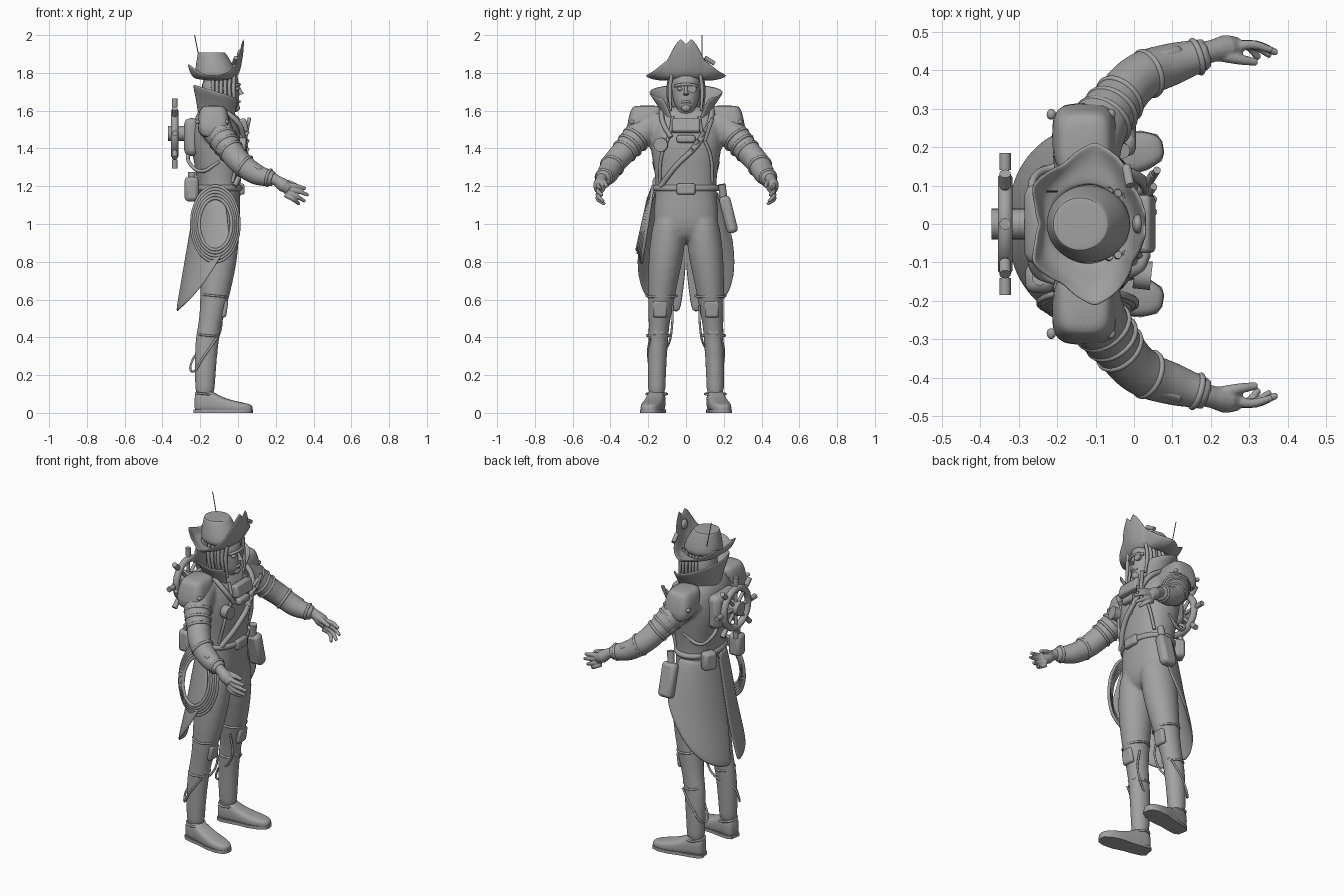
import bpy, bmesh, math
from math import sin, cos, pi, radians
from mathutils import Vector, Matrix

cube = bpy.data.objects.get("Cube")
if cube:
    bpy.data.objects.remove(cube)

grey = bpy.data.materials.new("plain grey")
grey.use_nodes = True
grey.diffuse_color = (.36, .36, .36, 1)
grey.node_tree.nodes["Principled BSDF"].inputs["Base Color"].default_value = grey.diffuse_color


def pick(obs):
    bpy.ops.object.select_all(action='DESELECT')
    for ob in obs:
        ob.select_set(True)
    bpy.context.view_layer.objects.active = obs[0]


def finish(ob, name, angle=40):
    ob.name = name
    ob.data.materials.clear()
    ob.data.materials.append(grey)
    pick([ob])
    bpy.ops.object.shade_smooth_by_angle(angle=radians(angle))
    return ob


def skin(name, rows, closed=True, caps=True, thick=0, sub=1, angle=50):
    """Skin equal-length rows of points into a surface."""
    bm = bmesh.new()
    grid = [[bm.verts.new(p) for p in row] for row in rows]
    n = len(grid[0])
    for a, b in zip(grid, grid[1:]):
        for i in range(n if closed else n - 1):
            j = (i + 1) % n
            bm.faces.new((a[i], a[j], b[j], b[i]))
    if closed and caps:
        bm.faces.new(grid[0])
        bm.faces.new(grid[-1])
    bmesh.ops.recalc_face_normals(bm, faces=bm.faces)
    mesh = bpy.data.meshes.new(name)
    bm.to_mesh(mesh)
    bm.free()
    ob = bpy.data.objects.new(name, mesh)
    bpy.context.collection.objects.link(ob)
    if thick:
        mod = ob.modifiers.new("thickness", 'SOLIDIFY')
        mod.thickness, mod.offset = thick, 0
    if sub:
        mod = ob.modifiers.new("smooth", 'SUBSURF')
        mod.levels = mod.render_levels = sub
    return finish(ob, name, angle)


def loft(name, rings, power=2, n=24, **kw):
    """Stack of horizontal ovals: (z, x, y, half depth, half width)."""
    def bend(c):
        return math.copysign(abs(c) ** (2 / power), c)
    rows = [[(x + a * bend(cos(t)), y + b * bend(sin(t)), z)
             for t in (2 * pi * i / n for i in range(n))] for z, x, y, a, b in rings]
    return skin(name, rows, **kw)


def tube(name, pts, radii, res=4, cyclic=False):
    """Smooth tube through points, with one radius or one per point."""
    cu = bpy.data.curves.new(name, 'CURVE')
    cu.dimensions, cu.bevel_depth, cu.bevel_resolution = '3D', 1, res
    cu.use_fill_caps, cu.resolution_u = True, 6
    sp = cu.splines.new('BEZIER')
    sp.bezier_points.add(len(pts) - 1)
    sp.use_cyclic_u = cyclic
    for i, (bp, p) in enumerate(zip(sp.bezier_points, pts)):
        bp.co = p
        bp.radius = radii[i] if isinstance(radii, (list, tuple)) else radii
        bp.handle_left_type = bp.handle_right_type = 'AUTO'
    ob = bpy.data.objects.new(name, cu)
    bpy.context.collection.objects.link(ob)
    pick([ob])
    bpy.ops.object.convert(target='MESH')
    return finish(bpy.context.object, name, 60)


def fuse(name, obs, voxel, relax):
    """Melt overlapping parts into one soft skin."""
    pick(obs)
    bpy.ops.object.convert(target='MESH')
    bpy.ops.object.join()
    ob = bpy.context.object
    mod = ob.modifiers.new("melt", 'REMESH')
    mod.mode, mod.voxel_size = 'VOXEL', voxel
    mod = ob.modifiers.new("relax", 'SMOOTH')
    mod.factor, mod.iterations = .5, relax
    bpy.ops.object.convert(target='MESH')
    return finish(ob, name, 60)


def box(name, loc, size, rot=(0, 0, 0), bevel=.012):
    bpy.ops.mesh.primitive_cube_add(size=1, location=loc, rotation=[radians(r) for r in rot])
    ob = bpy.context.object
    ob.scale = size
    bpy.ops.object.transform_apply(location=False, rotation=False, scale=True)
    mod = ob.modifiers.new("bevel", 'BEVEL')
    mod.width, mod.segments = bevel, 2
    return finish(ob, name)


def ball(name, loc, size):
    bpy.ops.mesh.primitive_uv_sphere_add(segments=20, ring_count=12, radius=1, location=loc)
    bpy.context.object.scale = size
    return finish(bpy.context.object, name)


def rod(name, a, b, r, verts=16):
    a, b = Vector(a), Vector(b)
    bpy.ops.mesh.primitive_cylinder_add(vertices=verts, radius=r, depth=(b - a).length, location=(a + b) / 2)
    bpy.context.object.rotation_euler = (b - a).to_track_quat('Z', 'Y').to_euler()
    return finish(bpy.context.object, name)


def ring(name, loc, axis, major, minor, scale=(1, 1, 1)):
    bpy.ops.mesh.primitive_torus_add(location=loc, major_radius=major, minor_radius=minor,
                                     major_segments=32, minor_segments=10)
    bpy.context.object.rotation_euler = Vector(axis).to_track_quat('Z', 'Y').to_euler()
    bpy.context.object.scale = scale
    return finish(bpy.context.object, name)


def blend(keys, t):
    """Linear lookup in a list of (position, values...)."""
    for a, b in zip(keys, keys[1:]):
        if t <= b[0]:
            f = (t - a[0]) / (b[0] - a[0])
            return [p + (q - p) * f for p, q in zip(a[1:], b[1:])]


# Torso, legs and sleeves melted into one suit
suit = [loft("torso", [(.9, -.1, 0, .06, .1), (.97, -.1, 0, .107, .174), (1.08, -.1, 0, .114, .174),
                       (1.18, -.1, 0, .112, .157), (1.3, -.103, 0, .124, .17), (1.4, -.108, 0, .142, .19),
                       (1.5, -.113, 0, .135, .2), (1.58, -.12, 0, .105, .18), (1.63, -.12, 0, .07, .1)], power=2.3)]
arm = [(-.13, .15, 1.54, .088), (-.1, .24, 1.48, .08), (-.04, .322, 1.39, .067), (.02, .385, 1.318, .063),
       (.1, .416, 1.262, .056), (.19, .443, 1.238, .041)]
for s in (1, -1):
    suit.append(loft("leg", [
        (.05, -.175, s * .155, .052, .047), (.2, -.175, s * .155, .055, .048), (.38, -.166, s * .148, .064, .053),
        (.46, -.15, s * .143, .061, .054), (.56, -.13, s * .135, .07, .066), (.7, -.112, s * .122, .088, .08),
        (.85, -.1, s * .103, .103, .096), (.98, -.1, s * .09, .108, .09), (1.06, -.1, s * .08, .105, .085)]))
    suit.append(tube("sleeve", [(x, s * y, z) for x, y, z, r in arm], [a[3] for a in arm], 6))
fuse("suit", suit, .01, 5)

# Head
loft("head", [(1.5, -.1, 0, .06, .06), (1.6, -.09, 0, .065, .065), (1.605, -.06, 0, .06, .04),
              (1.63, -.065, 0, .072, .062), (1.68, -.075, 0, .08, .075), (1.75, -.08, 0, .085, .08),
              (1.82, -.09, 0, .085, .08)])
tube("nose", [(0, 0, 1.73), (.012, 0, 1.7), (.018, 0, 1.685)], [.007, .01, .015])
tube("lips", [(-.005, -.025, 1.645), (.008, 0, 1.648), (-.005, .025, 1.645)], .007)
ball("beard", (-.012, 0, 1.615), (.022, .026, .022))
rod("eye_patch", (-.01, .032, 1.715), (.006, .034, 1.715), .021)
ball("eye", (-.006, -.032, 1.715), (.013, .016, .01))
tube("brow", [(-.02, -.06, 1.73), (.002, -.03, 1.737), (.002, .03, 1.737), (-.02, .06, 1.73)], .008)
for s in (1, -1):
    for k in range(6):
        x, y = -.02 - .022 * k, s * (.076 + .004 * (k % 3))
        tube("hair_lock", [(x, y, 1.79), (x - .004, y + s * .01, 1.71),
                           (x + .008, y + s * .004, 1.6 + .012 * (k % 2))], [.01, .011, .006], 2)
loft("back_hair", [(1.56, -.15, 0, .045, .07), (1.68, -.13, 0, .06, .085), (1.8, -.12, 0, .075, .085)])

# Hat with flat crown and turned-up front brim
loft("hat_crown", [(1.76, -.115, 0, .112, .104), (1.8, -.118, 0, .112, .104), (1.86, -.128, 0, .093, .088),
                   (1.9, -.138, 0, .076, .074), (1.908, -.14, 0, .072, .07), (1.908, -.14, 0, .062, .06)])
edge = [(0, .148, 1.95), (10, .152, 1.985), (18, .15, 1.965), (27, .152, 1.93), (40, .152, 1.87),
        (65, .19, 1.81), (85, .215, 1.785), (112, .168, 1.79), (145, .175, 1.85), (160, .145, 1.83), (180, .125, 1.82)]
rows = []
for v in (0, .25, .5, .75, 1):
    row = []
    for i in range(72):
        d = i * 5
        r, z = blend(edge, min(d, 360 - d))
        q = .1 + (r - .1) * v ** .6
        t = radians(d)
        base = 1.775 - .012 * abs(sin(t))
        row.append((-.12 + q * cos(t), q * sin(t), base + (z - base) * v ** 1.6))
    rows.append(row)
skin("hat_brim", rows, caps=False, thick=.01)
ball("hat_stud", (.01, 0, 1.895), (.015, .025, .03))
rod("hat_scope", (-.01, .1, 1.88), (-.02, .15, 1.85), .012)
rod("antenna", (-.2, .085, 1.85), (-.23, .085, 2), .0025, 8)

# Collar: flared sheet open at the front
rows = []
for v in (0, .35, .7, 1):
    row = []
    for i in range(33):
        t = radians(38 + i * 284 / 32)
        front = (1 + cos(t)) / 2
        z0, z1 = 1.57 - .08 * front, 1.74 - .08 * front
        row.append((-.105 + (.1 + .03 * v ** 1.5) * cos(t), (.1 + .095 * v ** 1.5) * sin(t), z0 + (z1 - z0) * v))
    rows.append(row)
skin("collar", rows, closed=False, thick=.012)

for s in (1, -1):
    # Coat tail, split down the back
    rows = []
    for j in range(9):
        v = j / 8
        row = []
        for i in range(13):
            u = i / 12
            t = pi - u * radians(105)
            low = .53 + .05 * u + .35 * u ** 2.5
            gap = .03 * max(0, v - .65) / .35 * (1 - u)
            row.append((-.1 + (.115 + .11 * v) * cos(t), s * ((.165 + .085 * v ** .8) * sin(t) + gap),
                        1.17 + (low - 1.17) * v))
        rows.append(row)
    skin("coat_tail", rows, closed=False, thick=.012)

    # Knee pad, straps and shoe
    for z, x, r in ((.1, -.175, .051), (.41, -.16, .055), (.62, -.122, .075)):
        ring("leg_strap", (x, s * (.155 if z < .4 else .148 if z < .6 else .129), z), (.1, 0, 1), r, .006, (1.06, .92, 1))
    box("knee_pad", (-.072, s * .137, .55), (.03, .075, .09), (0, 8, 0))
    box("shin_guard", (-.11, s * .145, .44), (.02, .06, .06), (0, -12, 0))
    tube("leg_cable", [(-.1, s * .07, .57), (-.09, s * .075, .45), (-.13, s * .09, .37), (-.23, s * .14, .3),
                       (-.245, s * .165, .22), (-.18, s * .2, .3), (-.11, s * .19, .4)], .006, 2)
    turn = Matrix.Translation((-.18, s * .155, 0)) @ Matrix.Rotation(s * radians(10), 4, 'Z')
    shoe = [(-.05, .03, .1), (-.03, .045, .125), (.03, .05, .125), (.08, .05, .09),
            (.15, .058, .066), (.21, .052, .055), (.25, .035, .045), (.26, .015, .035)]
    rows = [[turn @ Vector((x, w * math.copysign(abs(cos(t)) ** .6, cos(t)),
                            max(.012, h / 2 + h / 2 * math.copysign(abs(sin(t)) ** .7, sin(t)))))
             for t in (2 * pi * i / 20 for i in range(20))] for x, w, h in shoe]
    skin("shoe", rows)
    rows = [[turn @ Vector((x, w * f, z)) for f, z in ((1, 0), (1, .018), (-1, .018), (-1, 0))]
            for x, w, h in shoe]
    skin("sole", rows, sub=0)

    # Sleeve bands along the arm, and shoulder guard
    for f in (1.35, 1.7, 2.05, 3.2, 4.7):
        k = int(f)
        a, b = [Vector((p[0], s * p[1], p[2])) for p in arm[k:k + 2]]
        r = arm[k][3] + (arm[k + 1][3] - arm[k][3]) * (f - k)
        ring("sleeve_band", a.lerp(b, f - k), b - a, r - .003, .008)
    box("arm_plate", (.08, s * .435, 1.305), (.1, .035, .035), (0, 28, s * 18))
    loft("shoulder_guard", [(1.45, -.125, s * .25, .08, .07), (1.52, -.13, s * .23, .086, .083),
                            (1.58, -.13, s * .212, .08, .088), (1.615, -.13, s * .205, .068, .083),
                            (1.628, -.13, s * .203, .05, .068)], power=3.5)
    for x in (-.215, -.06):
        ball("guard_stud", (x, s * .285, 1.54), (.012, .014, .012))
    tube("arm_hose", [(-.17, s * .25, 1.52), (-.12, s * .32, 1.4), (-.03, s * .392, 1.36), (.05, s * .43, 1.335)], .009, 2)

    # Hand with fingers
    hand = [tube("palm", [(.17, s * .44, 1.245), (.205, s * .45, 1.23), (.24, s * .456, 1.205), (.27, s * .458, 1.184)],
                 [.032, .029, .036, .028], 5)]
    for k, (x, z) in enumerate(((.358, 1.188), (.372, 1.153), (.355, 1.12), (.325, 1.105))):
        z0 = 1.208 - .018 * k
        hand.append(tube("finger", [(.25, s * .456, z0), ((x + .25) / 2, s * .466, (z + z0) / 2 + .004),
                                    (x, s * (.452 - .007 * k), z)], [.014, .0125, .009], 3))
    hand.append(tube("thumb", [(.21, s * .445, 1.225), (.265, s * .43, 1.218), (.32, s * .42, 1.2)],
                     [.02, .015, .01], 3))
    fuse("hand", hand, .004, 3)

# Belt, buckle and chest gear
ring("belt", (-.1, 0, 1.19), (0, 0, 1), .13, .014, (.9, 1.25, 1.2))
box("buckle", (.02, 0, 1.185), (.03, .1, .06))
box("chest_box", (.025, 0, 1.52), (.05, .15, .075), (0, -14, 0))
box("chest_plate", (.03, 0, 1.45), (.04, .1, .04))
rod("chest_lamp", (0, -.13, 1.42), (.045, -.135, 1.42), .037, 20)
tube("shoulder_strap", [(-.1, .14, 1.62), (.005, .125, 1.54), (.037, .06, 1.42), (.03, -.05, 1.31),
                        (-.02, -.135, 1.2)], .015, 2)
tube("second_strap", [(-.1, -.13, 1.62), (.005, -.12, 1.53), (.03, -.08, 1.46)], .014, 2)
for k in range(4):
    y, z = .115 - .032 * k, 1.51 - .045 * k
    rod("strap_tube", (.03, y - .015, z - .02), (.05, y + .015, z + .025), .011, 12)
rod("chest_knife", (.035, .1, 1.44), (.06, .14, 1.56), .01, 10)
for s in (1, -1):
    tube("lapel", [(-.01, s * .07, 1.57), (.015, s * .085, 1.48), (.003, s * .13, 1.36), (-.03, s * .14, 1.22)], .009, 2)

# Hip gear
box("canteen", (-.245, -.14, 1.185), (.075, .075, .13), bevel=.02)
rod("canteen_cap", (-.245, -.14, 1.24), (-.245, -.14, 1.275), .02)
box("rear_pouch", (-.23, .11, 1.175), (.06, .08, .11), (0, 0, -25), .018)
box("hip_holster", (-.04, .225, 1.05), (.09, .06, .2), (14, 0, 0), .02)
rod("holster_grip", (-.04, .2, 1.13), (-.03, .19, 1.21), .02)
for k in range(5):
    path = []
    for i in range(12):
        c, w = cos(i * pi / 6), sin(i * pi / 6)
        path.append((-.12 + (.125 - .01 * k) * c, -.205 - .006 * k + .03 * w, 1 + (.2 - .016 * k) * w))
    tube("rope_loop", path, .009, 2, True)

# Ship's wheel carried on the back
hub = Vector((-.335, 0, 1.48))
ring("wheel_rim", hub, (1, 0, 0), .115, .02)
rod("wheel_hub", hub - Vector((.035, 0, 0)), hub + Vector((.1, 0, 0)), .04, 24)
for k in range(8):
    way = Vector((0, cos(k * pi / 4), sin(k * pi / 4)))
    rod("wheel_spoke", hub, hub + way * .15, .01, 10)
    rod("wheel_handle", hub + way * .14, hub + way * .185, .015, 12)
box("back_pack", (-.245, 0, 1.46), (.08, .21, .2), bevel=.03)
for s in (1, -1):
    tube("back_hose", [(-.26, s * .06, 1.38), (-.26, s * .12, 1.33), (-.2, s * .15, 1.28), (-.1, s * .17, 1.33)], .01, 2)
